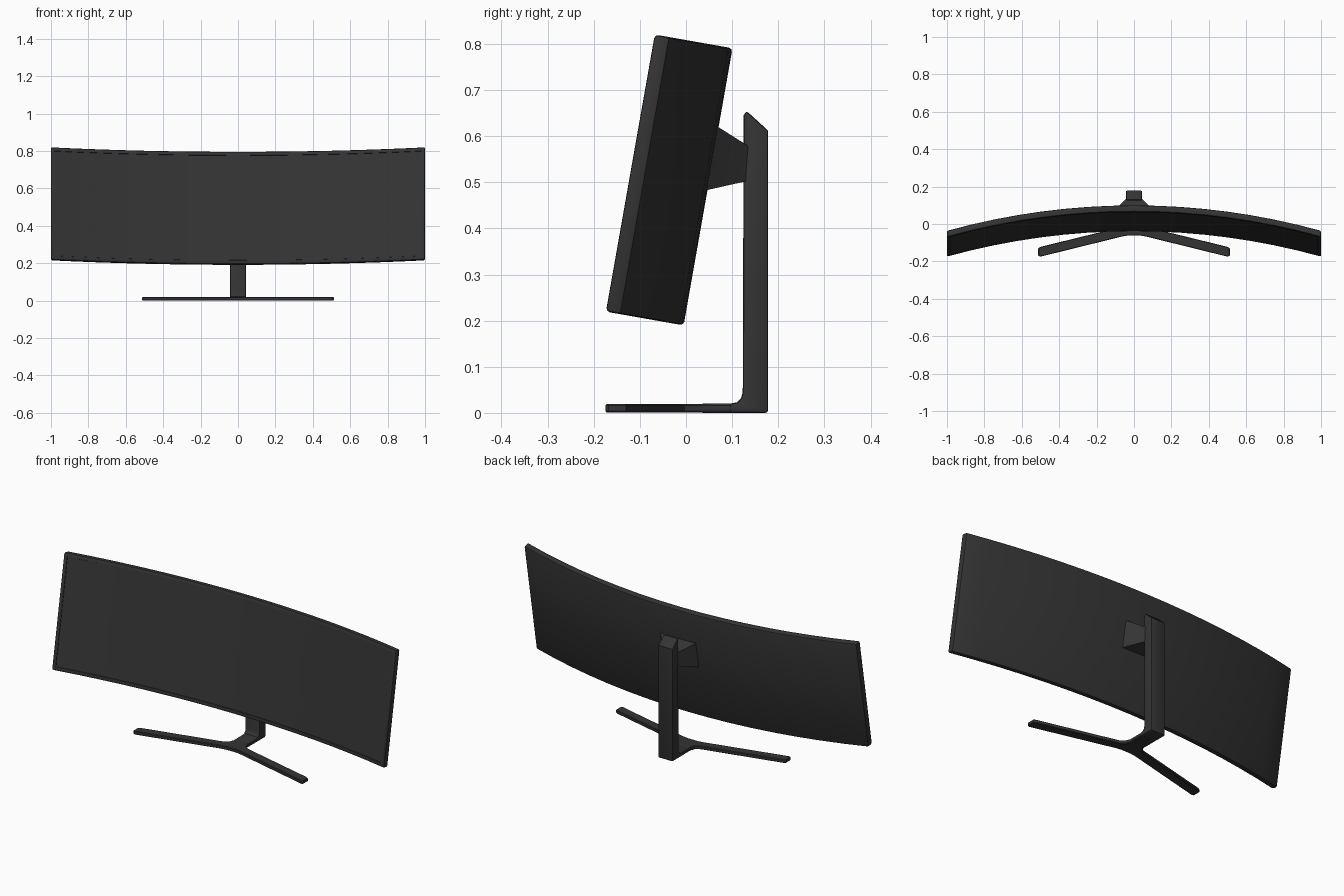
import bpy, bmesh, math
from mathutils import Matrix

if "Cube" in bpy.data.objects:
    bpy.data.objects.remove(bpy.data.objects["Cube"])

TILT = math.radians(-10)

mat = bpy.data.materials.new("charcoal_plastic")
mat.diffuse_color = (0.034, 0.034, 0.034, 1)
mat.use_nodes = True
mat.node_tree.nodes["Principled BSDF"].inputs["Base Color"].default_value = mat.diffuse_color


def finish(bm, name, angle=30):
    bmesh.ops.recalc_face_normals(bm, faces=bm.faces)
    me = bpy.data.meshes.new(name)
    bm.to_mesh(me)
    bm.free()
    ob = bpy.data.objects.new(name, me)
    bpy.context.collection.objects.link(ob)
    me.materials.append(mat)
    bpy.ops.object.select_all(action='DESELECT')
    ob.select_set(True)
    bpy.context.view_layer.objects.active = ob
    bpy.ops.object.shade_smooth_by_angle(angle=math.radians(angle))
    return ob


def bevel_sharp(bm, width, segments, min_angle):
    bmesh.ops.recalc_face_normals(bm, faces=bm.faces)
    edges = [e for e in bm.edges
             if len(e.link_faces) == 2 and e.calc_face_angle() > math.radians(min_angle)]
    bmesh.ops.bevel(bm, geom=edges, offset=width, segments=segments,
                    profile=0.5, affect='EDGES', clamp_overlap=True)


def prism(points, direction):
    """Extrude a closed 3D polygon along a vector."""
    bm = bmesh.new()
    face = bm.faces.new([bm.verts.new(p) for p in points])
    ext = bmesh.ops.extrude_face_region(bm, geom=[face])
    verts = [v for v in ext["geom"] if isinstance(v, bmesh.types.BMVert)]
    bmesh.ops.translate(bm, verts=verts, vec=direction)
    return bm


# Curved panel: arc seen from above, extruded up, then leaned back
R, N, THICK = 3.69, 16, 0.035
V0, V1, BACK = 0.186, 0.796, -0.038
xs = [-1 + 2 * i / N for i in range(N + 1)]
arc = [(x, BACK - (R - math.sqrt(R * R - x * x))) for x in xs]
outline = [(x, u, V0) for x, u in arc] + [(x, u - THICK, V0) for x, u in reversed(arc)]
bm = prism(outline, (0, 0, V1 - V0))
# split the top and bottom caps into clean quads
bm.verts.ensure_lookup_table()
caps = [f for f in bm.faces if len(f.verts) > 4]
for cap in caps:
    z = cap.verts[0].co.z
    by_x = {}
    for v in cap.verts:
        by_x.setdefault(round(v.co.x, 4), []).append(v)
    cols = [sorted(by_x[k], key=lambda v: v.co.y) for k in sorted(by_x)]
    bm.faces.remove(cap)
    for a, b in zip(cols, cols[1:]):
        bm.faces.new((a[0], b[0], b[1], a[1]))
bevel_sharp(bm, 0.008, 2, 45)
# slightly recessed screen leaving a slim bezel
bmesh.ops.recalc_face_normals(bm, faces=bm.faces)
front = [f for f in bm.faces if f.normal.y < -0.8 and f.calc_area() > 0.02]
bmesh.ops.inset_region(bm, faces=front, thickness=0.012, depth=0, use_even_offset=True)
bmesh.ops.inset_region(bm, faces=front, thickness=0.001, depth=-0.003, use_even_offset=True)
bmesh.ops.transform(bm, matrix=Matrix.Rotation(TILT, 4, 'X'), verts=bm.verts)
finish(bm, "curved_screen_panel")

# Mount: tapered block between the panel back and the column
bm = bmesh.new()
rings = []
for w, (yt, zt), (yb, zb) in ((0.108, (0.060, 0.622), (0.036, 0.482)),
                              (0.108, (0.068, 0.621), (0.045, 0.483)),
                              (0.042, (0.136, 0.578), (0.130, 0.502)),
                              (0.038, (0.140, 0.575), (0.140, 0.505))):
    rings.append([bm.verts.new(p) for p in
                  ((-w, yb, zb), (w, yb, zb), (w, yt, zt), (-w, yt, zt))])
for a, b in zip(rings, rings[1:]):
    for i in range(4):
        j = (i + 1) % 4
        bm.faces.new((a[i], a[j], b[j], b[i]))
bm.faces.new(rings[0])
bm.faces.new(rings[-1])
finish(bm, "panel_mount", 25)

# Column: side profile with slanted top and a curved heel
W = 0.043
profile = [(0.178, 0), (0.178, 0.612), (0.131, 0.655), (0.125, 0.645), (0.123, 0.045),
           (0.119, 0.031), (0.111, 0.023), (0.095, 0.02), (0.03, 0.02), (0.03, 0)]
bm = prism([(-W, y, z) for y, z in profile], (2 * W, 0, 0))
bevel_sharp(bm, 0.006, 2, 60)
finish(bm, "stand_column")

# Foot: neck splitting into two splayed legs
half = [(W, 0.10), (W, 0.02), (0.052, -0.002), (0.075, -0.018), (0.50, -0.122), (0.512, -0.130),
        (0.512, -0.168), (0.502, -0.175), (0.06, -0.066), (0.03, -0.061)]
points = half + [(-x, y) for x, y in reversed(half)]
bm = prism([(x, y, 0.001) for x, y in points], (0, 0, 0.0185))
bevel_sharp(bm, 0.003, 1, 80)
finish(bm, "splayed_foot")
